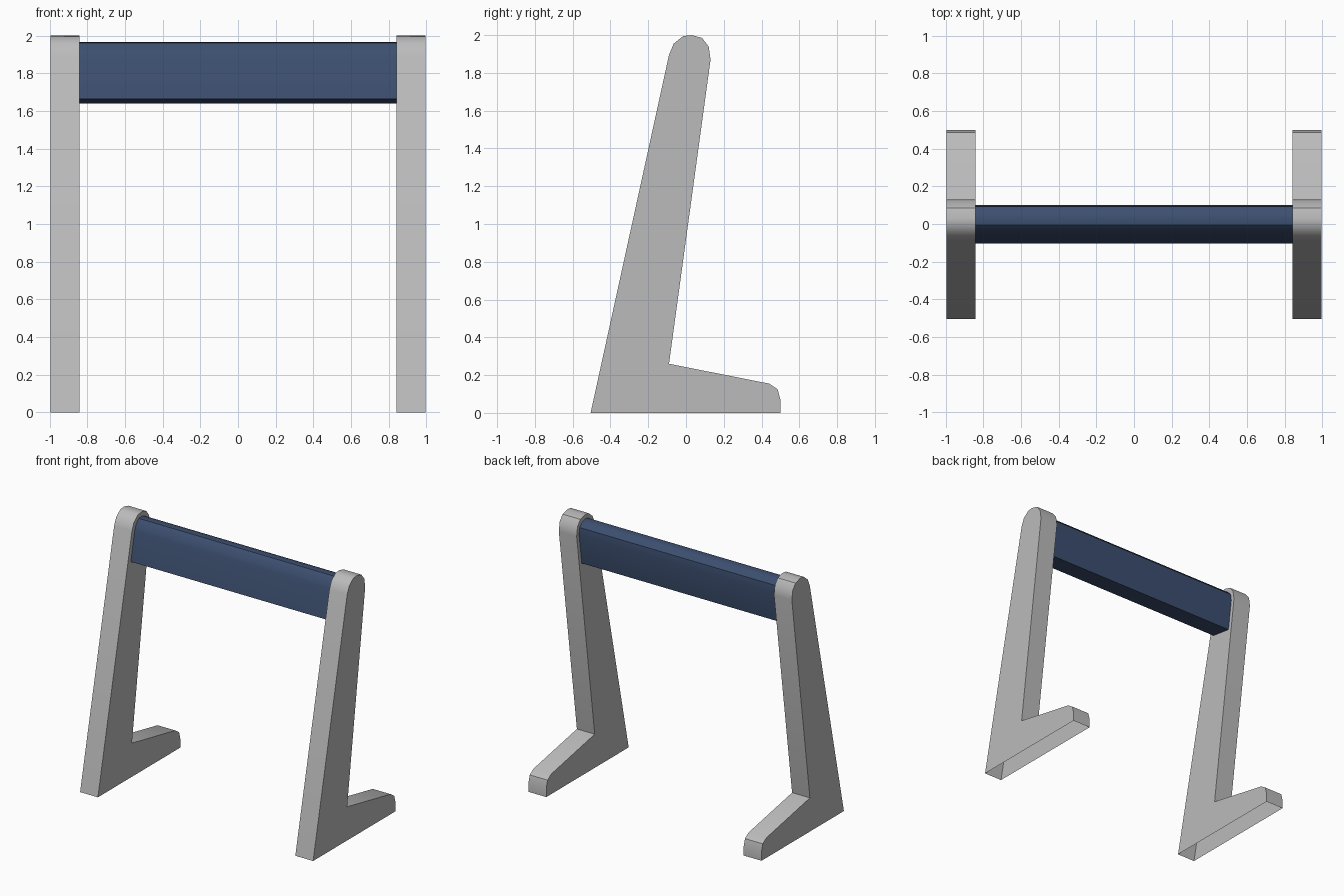
import bpy, bmesh, math

if "Cube" in bpy.data.objects:
    bpy.data.objects.remove(bpy.data.objects["Cube"])


def material(name, rgb):
    m = bpy.data.materials.new(name)
    m.diffuse_color = (*rgb, 1)
    m.use_nodes = True
    m.node_tree.nodes["Principled BSDF"].inputs["Base Color"].default_value = m.diffuse_color
    return m


grey = material("light grey", (0.5, 0.5, 0.5))
blue = material("navy blue", (0.045, 0.077, 0.16))


def extrude_profile(name, profile, x0, x1, mat, caps=True, skip=()):
    """Sweep a (y, z) outline along x; edges listed in skip stay open."""
    bm = bmesh.new()
    a = [bm.verts.new((x0, y, z)) for y, z in profile]
    b = [bm.verts.new((x1, y, z)) for y, z in profile]
    n = len(profile)
    for i in range(n):
        if i not in skip:
            j = (i + 1) % n
            bm.faces.new((a[j], a[i], b[i], b[j]))
    if caps:
        bm.faces.new(a)
        bm.faces.new(b[::-1])
    # outline runs anticlockwise seen from +x, so turn every face outward
    bmesh.ops.reverse_faces(bm, faces=bm.faces[:])
    me = bpy.data.meshes.new(name)
    bm.to_mesh(me)
    bm.free()
    me.materials.append(mat)
    ob = bpy.data.objects.new(name, me)
    bpy.context.collection.objects.link(ob)
    bpy.ops.object.select_all(action='DESELECT')
    ob.select_set(True)
    bpy.context.view_layer.objects.active = ob
    bpy.ops.object.shade_smooth_by_angle(angle=math.radians(35))
    return ob


# Side legs: leaning post with a rounded top and a low foot, open underneath
leg = [(-0.505, 0), (0.5, 0), (0.5, 0.07), (0.485, 0.125), (0.44, 0.155),
       (-0.09, 0.26), (0.13, 1.87), (0.12, 1.94), (0.085, 1.985), (0.03, 2.0),
       (-0.015, 1.995), (-0.065, 1.955), (-0.09, 1.895)]
for name, x in (("left_leg", -0.995), ("right_leg", 0.843)):
    extrude_profile(name, leg, x, x + 0.152, grey, skip=(0,))

# Crossbar board: follows the post outline, slightly inset
bar = [(-0.103, 1.665), (0.068, 1.64), (0.1, 1.872), (0.093, 1.925),
       (0.065, 1.955), (0.028, 1.966), (-0.005, 1.962), (-0.038, 1.932),
       (-0.058, 1.88)]
extrude_profile("crossbar", bar, -0.845, 0.845, blue, caps=False)
